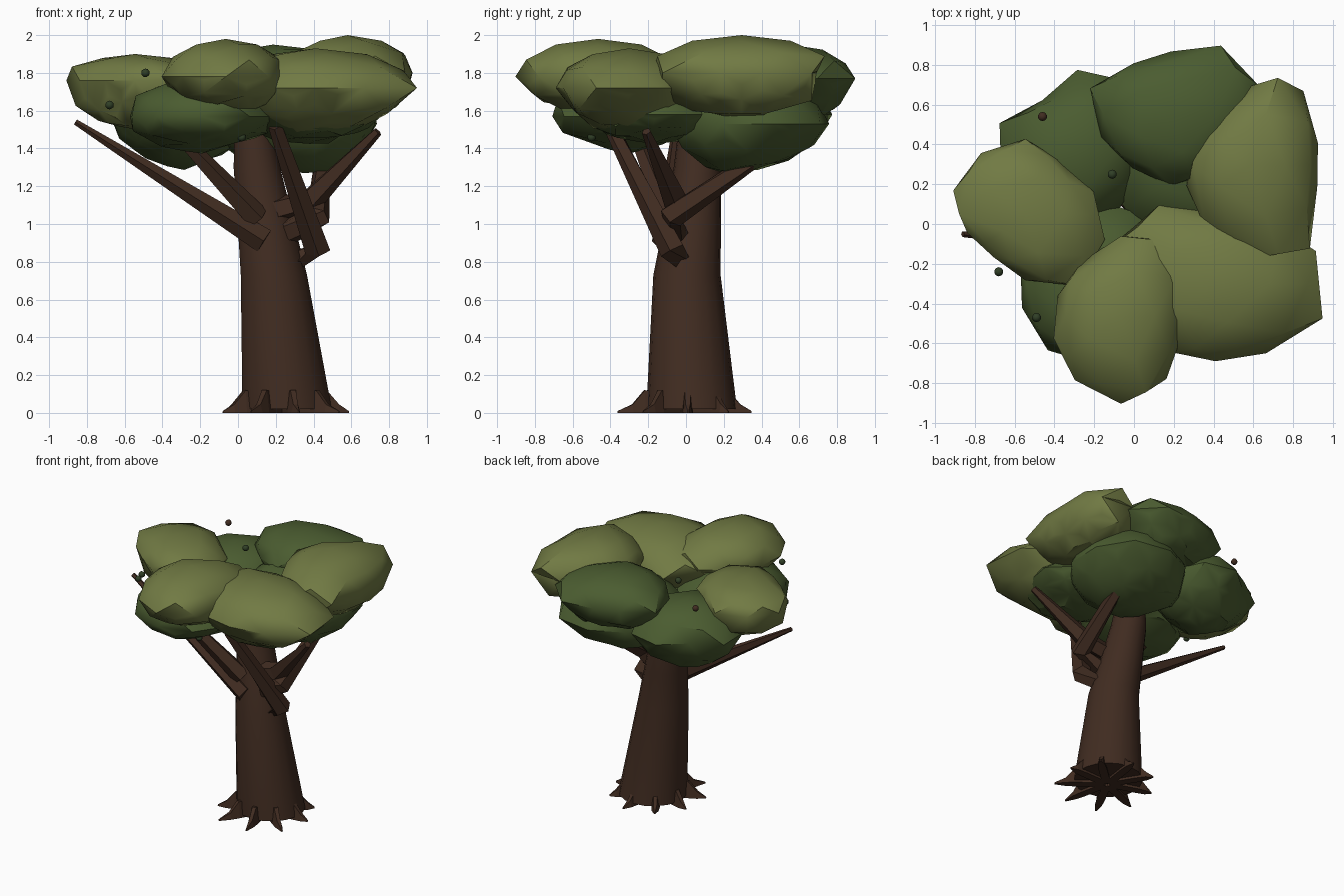
import bpy, bmesh, math, random
from mathutils import Vector

if "Cube" in bpy.data.objects:
    bpy.data.objects.remove(bpy.data.objects["Cube"])

random.seed(4)


def material(name, rgb):
    m = bpy.data.materials.new(name)
    m.diffuse_color = (*rgb, 1)
    m.use_nodes = True
    m.node_tree.nodes["Principled BSDF"].inputs["Base Color"].default_value = m.diffuse_color
    return m


BARK = material("bark", (0.052, 0.025, 0.015))
LIGHT = material("light_leaves", (0.165, 0.195, 0.057))
DARK = material("dark_leaves", (0.07, 0.108, 0.03))
BERRY = material("berry_green", (0.03, 0.05, 0.02))


def finish(bm, name, mat, angle=None):
    bmesh.ops.recalc_face_normals(bm, faces=bm.faces[:])
    me = bpy.data.meshes.new(name)
    bm.to_mesh(me)
    bm.free()
    ob = bpy.data.objects.new(name, me)
    bpy.context.collection.objects.link(ob)
    me.materials.append(mat)
    if angle:
        bpy.ops.object.select_all(action='DESELECT')
        ob.select_set(True)
        bpy.context.view_layer.objects.active = ob
        bpy.ops.object.shade_smooth_by_angle(angle=math.radians(angle))
    return ob


def tube(name, path, sides, angle=None, level=False):
    """Tapered tube through (x, y, z, radius) points; level keeps rings horizontal."""
    bm = bmesh.new()
    pts = [Vector(p[:3]) for p in path]
    rings = []
    for i, p in enumerate(pts):
        d = (pts[min(i + 1, len(pts) - 1)] - pts[max(i - 1, 0)]).normalized()
        if level:
            u, v = Vector((1, 0, 0)), Vector((0, 1, 0))
        else:
            u = d.cross(Vector((0, 0, 1))).normalized()
            v = u.cross(d)
        ring = []
        for k in range(sides):
            a = 2 * math.pi * (k + 0.5) / sides
            ring.append(bm.verts.new(p + path[i][3] * (u * math.cos(a) + v * math.sin(a))))
        rings.append(ring)
    for a, b in zip(rings, rings[1:]):
        for k in range(sides):
            j = (k + 1) % sides
            bm.faces.new((a[k], a[j], b[j], b[k]))
    bm.faces.new(rings[0])
    bm.faces.new(rings[-1])
    return finish(bm, name, BARK, angle)


def reach(outline, c, d):
    """Distance from c along unit direction d to the outline polygon."""
    best = 0
    for p, q in zip(outline, outline[1:] + outline[:1]):
        p, e = Vector(p) - c, Vector(q) - Vector(p)
        den = d.x * e.y - d.y * e.x
        if abs(den) > 1e-9:
            t = (p.x * e.y - p.y * e.x) / den
            s = (p.x * d.y - p.y * d.x) / den
            if t > 0 and -1e-6 <= s <= 1 + 1e-6:
                best = max(best, t)
    return best


def clump(name, mat, bottom, middle, top, outline):
    """Leaf mass: icosphere fitted to a plan outline, rough and peaked underneath."""
    bm = bmesh.new()
    bmesh.ops.create_icosphere(bm, subdivisions=2, radius=1)
    xs, ys = zip(*outline)
    c = Vector(((min(xs) + max(xs)) / 2, (min(ys) + max(ys)) / 2))
    for v in bm.verts:
        d, z = Vector((v.co.x, v.co.y)), v.co.z
        rho = d.length
        if rho > 1e-4:
            rough = random.uniform(0.88, 1.04) if z < -0.1 else 1.02
            d = d / rho * reach(outline, c, d / rho) * rho * rough
        h = (top - middle) * z if z > 0 else (middle - bottom) * z * random.uniform(0.85, 1.05)
        v.co = (c.x + d.x, c.y + d.y, middle + h)
    bm.normal_update()
    under = [f for f in bm.faces if f.normal.z < -0.25]
    for v in bmesh.ops.poke(bm, faces=under)["verts"]:
        v.co.z -= random.uniform(-0.01, 0.025)
    return finish(bm, name, mat, 35)


# leaning trunk
tube("trunk", [(0.26, 0.03, 0.02, 0.24), (0.19, 0.005, 0.73, 0.178), (0.145, 0.035, 1.02, 0.15),
               (0.10, 0.06, 1.3, 0.125), (0.08, 0.06, 1.5, 0.1)], 18, 40, True)

# branches, some with an elbow where they leave the trunk
branches = {
    "left_branch": [(0.14, -0.11, 0.91, 0.07), (-0.86, -0.05, 1.54, 0.016)],
    "front_left_branch": [(0.1, -0.09, 1.03, 0.07), (-0.4, -0.3, 1.56, 0.03)],
    "front_branch": [(0.28, -0.03, 0.8, 0.06), (0.42, -0.07, 0.86, 0.07), (0.2, -0.4, 1.52, 0.04)],
    "right_branch": [(0.18, -0.03, 1.07, 0.07), (0.38, -0.05, 1.12, 0.07), (0.74, -0.21, 1.49, 0.025)],
    "back_branch": [(0.22, -0.03, 0.93, 0.07), (0.42, -0.08, 1.04, 0.07), (0.45, 0.36, 1.34, 0.045)],
}
for name, path in branches.items():
    tube(name, path, 5)

# wedge roots radiating from the base
for i in range(9):
    a = 2 * math.pi * (i + 0.05) / 9
    r = random.uniform(0.33, 0.38)
    d, n = Vector((math.cos(a), math.sin(a), 0)), Vector((-math.sin(a), math.cos(a), 0))
    o = Vector((0.245, 0, 0))
    bm = bmesh.new()
    pts = []
    for t, w, h in ((0.02, 0.03, 0.1), (0.225, 0.03, 0.12), (0.29, 0.025, 0.045), (r, 0.005, 0.01)):
        pts.append([bm.verts.new(o + d * t + n * (w * s) + Vector((0, 0, z)))
                    for s, z in ((-1, 0), (1, 0), (0.5, h), (-0.5, h))])
    for p, q in zip(pts, pts[1:]):
        for k in range(4):
            bm.faces.new((p[k], p[(k + 1) % 4], q[(k + 1) % 4], q[k]))
    bm.faces.new(pts[0])
    bm.faces.new(pts[-1])
    finish(bm, f"root_{i + 1}", BARK)

# upper canopy
clump("left_leaves", LIGHT, 1.47, 1.76, 1.9, [
    (-.94, .06), (-.86, .28), (-.67, .42), (-.48, .42), (-.2, .15), (-.15, -.1), (-.3, -.32), (-.5, -.31), (-.72, -.15)])
clump("front_leaves", LIGHT, 1.57, 1.78, 1.98, [
    (-.4, -.6), (-.28, -.8), (-.12, -.9), (.1, -.88), (.22, -.66), (.27, -.3), (.2, -.05), (0, -.03), (-.2, -.15), (-.37, -.28)])
clump("front_right_leaves", LIGHT, 1.47, 1.72, 1.93, [
    (.94, -.5), (.9, -.1), (.6, .06), (.05, .09), (-.12, -.1), (-.1, -.4), (.2, -.66), (.36, -.69), (.74, -.63)])
clump("right_leaves", LIGHT, 1.53, 1.8, 2.0, [
    (.24, .27), (.35, 0), (.6, -.18), (.8, -.2), (.91, -.08), (.92, .55), (.76, .79), (.6, .7), (.35, .5)])
clump("back_leaves", DARK, 1.52, 1.77, 1.95, [
    (-.25, .65), (-.1, .77), (.18, .86), (.52, .9), (.62, .7), (.62, .4), (.3, .2), (.15, .2), (-.12, .35)])

# lower canopy
clump("lower_back_left_leaves", DARK, 1.3, 1.58, 1.8, [
    (-.67, .57), (-.5, .58), (-.27, .78), (0, .7), (.1, .35), (-.1, .05), (-.45, -.02), (-.66, .25)])
clump("lower_front_leaves", DARK, 1.38, 1.57, 1.78, [
    (-.6, -.28), (-.52, -.53), (-.38, -.68), (0, -.72), (.22, -.4), (.15, 0), (-.2, .12), (-.5, 0)])
clump("lower_middle_leaves", DARK, 1.25, 1.53, 1.82, [
    (-.15, .25), (0, .6), (.3, .75), (.6, .7), (.76, .4), (.7, .1), (.45, -.1), (.05, -.05)])
clump("lower_right_leaves", DARK, 1.42, 1.58, 1.75, [
    (0, -.2), (.15, -.5), (.4, -.55), (.7, -.4), (.76, -.05), (.5, .2), (.15, .15)])

# berries
spots = [(-0.68, -0.24, 1.63), (-0.49, -0.47, 1.8), (0.02, -0.5, 1.46), (-0.11, 0.25, 1.83), (-0.46, 0.54, 1.82)]
for i, p in enumerate(spots):
    bm = bmesh.new()
    bmesh.ops.create_icosphere(bm, subdivisions=2, radius=0.023)
    bmesh.ops.translate(bm, verts=bm.verts[:], vec=p)
    finish(bm, f"berry_{i + 1}", BARK if i == 4 else BERRY, 60)
